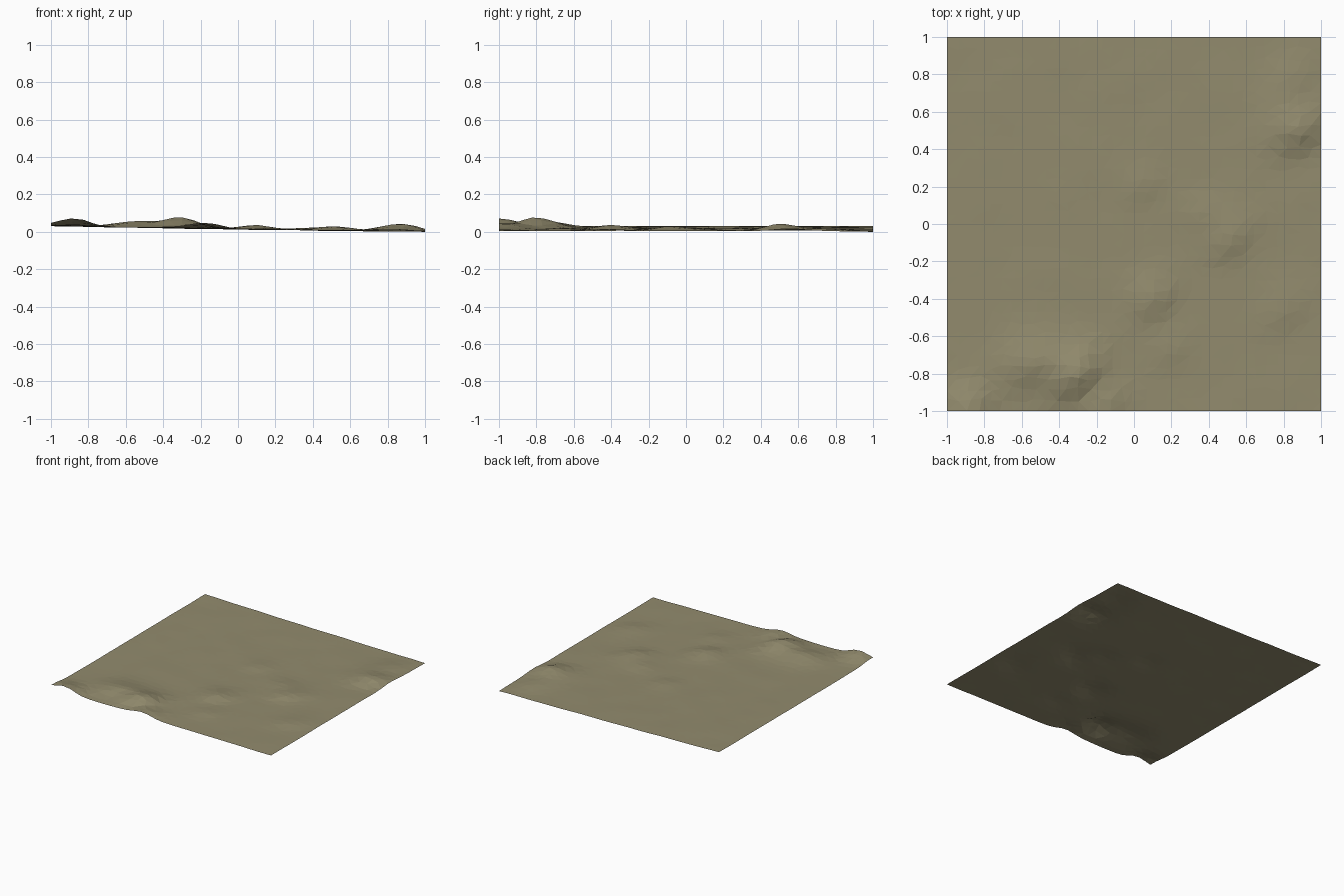
import bpy, bmesh, math, random
from mathutils import Vector, noise

if "Cube" in bpy.data.objects:
    bpy.data.objects.remove(bpy.data.objects["Cube"])

random.seed(4)
N = 34

# Dunes: crest x, y, height, windward length, lee length, half width
DUNES = [
    (-0.31, -0.81, 0.060, 0.15, 0.10, 0.15),
    (-0.17, -0.98, 0.032, 0.10, 0.11, 0.12),
    (-0.87, -1.00, 0.042, 0.15, 0.10, 0.12),
    (-0.55, -0.74, 0.030, 0.16, 0.10, 0.16),
    (0.11, -0.41, 0.023, 0.15, 0.08, 0.13),
    (0.52, -0.08, 0.022, 0.16, 0.08, 0.15),
    (0.88, 0.50, 0.040, 0.16, 0.09, 0.14),
    (0.84, 0.76, 0.012, 0.12, 0.08, 0.14),
    (0.82, -0.46, 0.010, 0.14, 0.08, 0.15),
    (0.05, 0.20, 0.010, 0.10, 0.08, 0.12),
    (0.36, 0.06, 0.008, 0.10, 0.08, 0.10),
    (0.20, -0.68, 0.008, 0.12, 0.08, 0.12),
]
WIND = Vector((0.66, -0.75))
RIDGE = Vector((0.75, 0.66))


def height(x, y):
    # Gentle slope falling to the right and to the back right corner
    z = 0.018 - 0.013 * x + 0.004 * x * x - 0.004 * max(0, x + 0.3) * max(0, y) ** 2
    for cx, cy, h, windward, lee, half in DUNES:
        d = Vector((x - cx, y - cy))
        u, v = d.dot(WIND), d.dot(RIDGE)
        u += 0.6 * v * v                      # crescent bend of the crest
        a = lee if u > 0 else windward
        z += h * math.exp(-(u / a) ** 2 - (v / half) ** 2)
    return z + 0.0025 * noise.noise(Vector((x * 5, y * 5, 1.7)))


# Sand sheet: jittered grid lifted by the height function
bm = bmesh.new()
bmesh.ops.create_grid(bm, x_segments=N, y_segments=N, size=1.0)
step = 2 / N
for v in bm.verts:
    if abs(v.co.x) < 0.999:
        v.co.x += random.uniform(-0.22, 0.22) * step
    if abs(v.co.y) < 0.999:
        v.co.y += random.uniform(-0.22, 0.22) * step
    v.co.z = height(v.co.x, v.co.y)
low = min(v.co.z for v in bm.verts)
for v in bm.verts:
    v.co.z -= low
bmesh.ops.triangulate(bm, faces=bm.faces[:], quad_method='SHORT_EDGE')

mesh = bpy.data.meshes.new("sand_terrain")
bm.to_mesh(mesh)
bm.free()
terrain = bpy.data.objects.new("sand_terrain", mesh)
bpy.context.collection.objects.link(terrain)

# Olive sand colour
sand = bpy.data.materials.new("sand")
sand.diffuse_color = (0.29, 0.26, 0.155, 1)
sand.use_nodes = True
sand.node_tree.nodes["Principled BSDF"].inputs["Base Color"].default_value = sand.diffuse_color
mesh.materials.append(sand)
